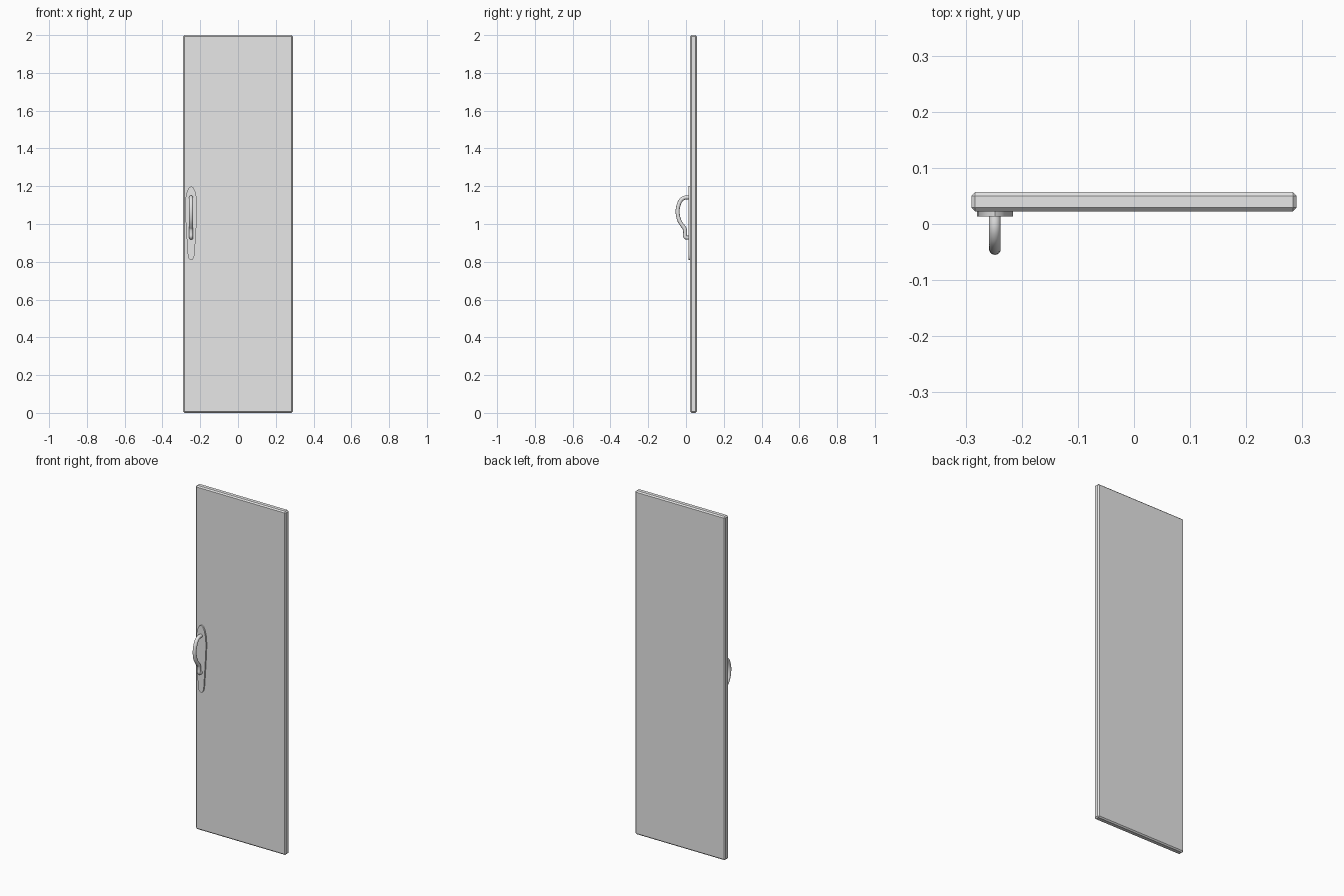
import bpy, bmesh, math
from mathutils import Vector

old = bpy.data.objects.get("Cube")
if old:
    bpy.data.objects.remove(old, do_unlink=True)

grey = bpy.data.materials.new("plain_grey")
grey.use_nodes = True
COLOUR = (0.8, 0.8, 0.8, 1)
grey.diffuse_color = COLOUR
grey.node_tree.nodes["Principled BSDF"].inputs["Base Color"].default_value = COLOUR

HANDLE_X = -0.248
PLATE_FRONT, DOOR_FRONT, DOOR_BACK = 0.013, 0.022, 0.057


def finish(name, bm, smooth=False):
    bmesh.ops.recalc_face_normals(bm, faces=bm.faces)
    mesh = bpy.data.meshes.new(name)
    bm.to_mesh(mesh)
    bm.free()
    mesh.materials.append(grey)
    obj = bpy.data.objects.new(name, mesh)
    bpy.context.collection.objects.link(obj)
    if smooth:
        bpy.ops.object.select_all(action='DESELECT')
        obj.select_set(True)
        bpy.context.view_layer.objects.active = obj
        bpy.ops.object.shade_smooth_by_angle(angle=math.radians(40))
    return obj


# Door panel: a slab with chamfered edges
bm = bmesh.new()
bmesh.ops.create_cube(bm, size=1)
bmesh.ops.scale(bm, vec=(0.58, DOOR_BACK - DOOR_FRONT, 2), verts=bm.verts)
bmesh.ops.translate(bm, vec=(0, (DOOR_FRONT + DOOR_BACK) / 2, 1), verts=bm.verts)
bmesh.ops.bevel(bm, geom=bm.edges[:], offset=0.007, segments=1, affect='EDGES')
finish("door_panel", bm)

# Backplate: tapered outline, broad round top and narrow round foot
half = [(0, 1.2), (0.012, 1.193), (0.022, 1.172), (0.029, 1.14), (0.032, 1.1),
        (0.031, 1.05), (0.027, 0.98), (0.022, 0.9), (0.018, 0.84),
        (0.014, 0.82), (0.008, 0.812), (0, 0.81)]
outline = half + [(-x, z) for x, z in reversed(half[1:-1])]
bm = bmesh.new()
face = bm.faces.new([bm.verts.new((HANDLE_X + x, PLATE_FRONT, z)) for x, z in outline])
ext = bmesh.ops.extrude_face_region(bm, geom=[face])
bmesh.ops.translate(bm, vec=(0, DOOR_FRONT - PLATE_FRONT + 0.002, 0),
                    verts=[v for v in ext["geom"] if isinstance(v, bmesh.types.BMVert)])
finish("handle_backplate", bm, True)

# Pull handle: round bar swept along a smooth path, in (y, z)
ctrl = [Vector((0, y, z)) for y, z in [
    (0.016, 1.14), (-0.008, 1.139), (-0.029, 1.123), (-0.042, 1.09), (-0.044, 1.055),
    (-0.036, 1.02), (-0.02, 0.993), (-0.007, 0.975), (-0.004, 0.952),
    (-0.005, 0.935), (0.002, 0.928), (0.016, 0.928)]]


def spline(points, steps=4):
    out = []
    for i in range(len(points) - 1):
        a, b = points[max(i - 1, 0)], points[i]
        c, d = points[i + 1], points[min(i + 2, len(points) - 1)]
        for s in range(steps):
            t = s / steps
            out.append(0.5 * (2 * b + (c - a) * t + (2 * a - 5 * b + 4 * c - d) * t ** 2
                              + (3 * b - a - 3 * c + d) * t ** 3))
    return out + [points[-1]]


path = spline(ctrl)
SIDES, RADIUS = 16, 0.0105
bm = bmesh.new()
rings = []
for i, p in enumerate(path):
    along = (path[min(i + 1, len(path) - 1)] - path[max(i - 1, 0)]).normalized()
    side = Vector((1, 0, 0))
    up = along.cross(side)
    ring = []
    for k in range(SIDES):
        a = math.tau * k / SIDES
        offset = (side * math.cos(a) + up * math.sin(a)) * RADIUS
        ring.append(bm.verts.new(p + offset + Vector((HANDLE_X, 0, 0))))
    rings.append(ring)
for r, s in zip(rings, rings[1:]):
    for k in range(SIDES):
        n = (k + 1) % SIDES
        bm.faces.new((r[k], r[n], s[n], s[k]))
bm.faces.new(rings[0])
bm.faces.new(rings[-1])
finish("pull_handle", bm, True)
